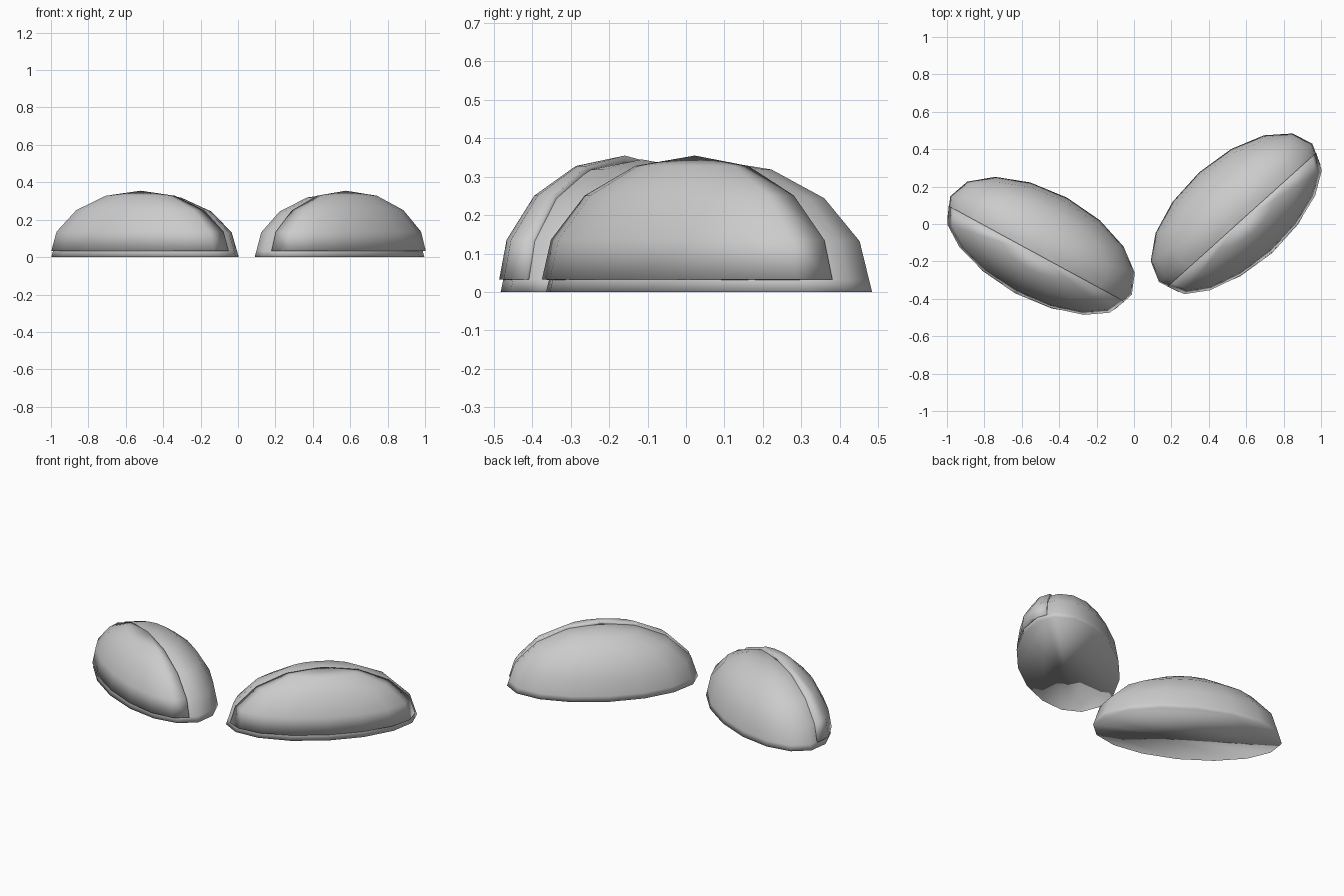
import bpy, bmesh, math
from mathutils import Matrix, Vector

if "Cube" in bpy.data.objects:
    bpy.data.objects.remove(bpy.data.objects["Cube"])

CREST = -0.05      # offset of the panel's straight edge from the dome centre
PANEL_Z = 0.033    # height of the panel's lower edge


def cut(bm, co, no, clear=False):
    geom = bm.verts[:] + bm.edges[:] + bm.faces[:]
    bmesh.ops.bisect_plane(bm, geom=geom, dist=1e-4, plane_co=co,
                           plane_no=no, clear_outer=clear)


def ellipsoid(size, offset=0.0):
    bm = bmesh.new()
    bmesh.ops.create_uvsphere(bm, u_segments=16, v_segments=8, radius=1)
    bm.transform(Matrix.Translation((0, offset, 0)) @ Matrix.Diagonal((*size, 1)))
    return bm


def finish(bm, name, loc, angle):
    bmesh.ops.recalc_face_normals(bm, faces=bm.faces)
    for f in bm.faces:
        f.smooth = True
    me = bpy.data.meshes.new(name)
    bm.to_mesh(me)
    bm.free()
    ob = bpy.data.objects.new(name, me)
    ob.location = (*loc, 0)
    ob.rotation_euler.z = math.radians(angle)
    bpy.context.collection.objects.link(ob)


def half_pod(side, loc, angle):
    # Low-poly dome with a closed flat base
    bm = ellipsoid((0.552, 0.291, 0.345))
    cut(bm, (0, 0, 0), (0, 0, -1), True)
    rim = [e for e in bm.edges if e.is_boundary]
    bmesh.ops.contextual_create(bm, geom=rim)
    # Open the dome where the raised panel covers it
    cut(bm, (0, CREST, 0), (0, -1, 0))
    cut(bm, (0, 0, PANEL_Z), (0, 0, 1))
    hidden = []
    for f in bm.faces:
        c = f.calc_center_median()
        if c.y < CREST and c.z > PANEL_Z:
            hidden.append(f)
    bmesh.ops.delete(bm, geom=hidden, context='FACES')
    finish(bm, side + "_dome", loc, angle)

    # Raised panel over the front half, with its edge turned inward
    bm = ellipsoid((0.545, 0.24, 0.355), CREST)
    cut(bm, (0, CREST, 0), (0, 1, 0), True)
    cut(bm, (0, 0, PANEL_Z), (0, 0, -1), True)
    edge = [e for e in bm.edges if e.is_boundary]
    new = bmesh.ops.extrude_edge_only(bm, edges=edge)["geom"]
    centre = Vector((0, CREST, 0))
    for v in new:
        if isinstance(v, bmesh.types.BMVert):
            v.co = centre + (v.co - centre) * 0.95
    finish(bm, side + "_raised_panel", loc, angle)


half_pod("left", (-0.497, -0.115), -28.5)
half_pod("right", (0.543, 0.06), 42.0)
